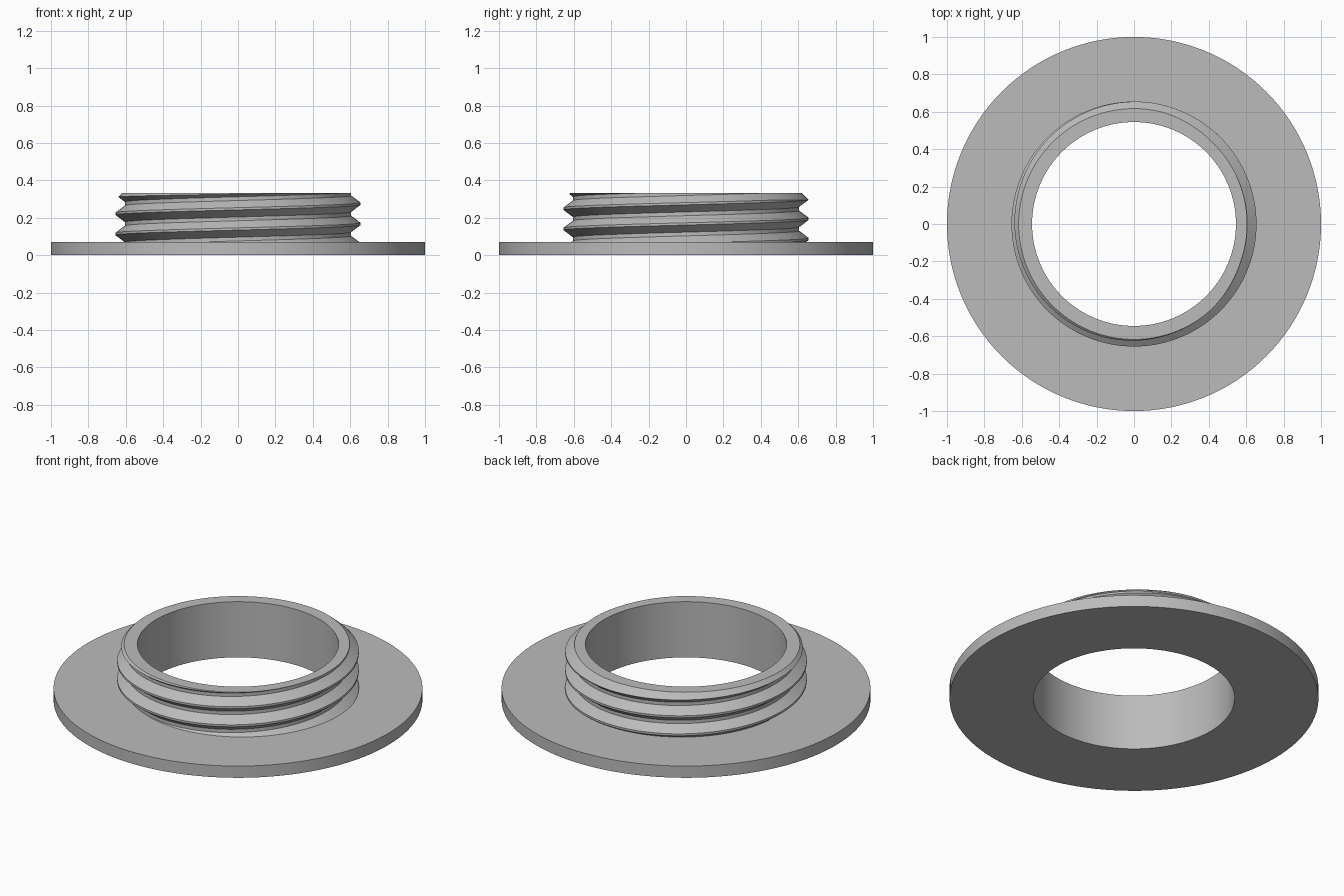
import bpy, bmesh, math

if "Cube" in bpy.data.objects:
    bpy.data.objects.remove(bpy.data.objects["Cube"])

SEG = 128                      # sides around the axis
BORE, RIM = 0.545, 1.0         # inner and outer radius
FLANGE_TOP, TOP = 0.07, 0.333  # heights
ROOT, CREST = 0.605, 0.655     # thread radii
PITCH, START = 0.108, 0.167    # thread rise per turn, crest height at +x
CHAMFER = 0.617                # outer radius at the top edge

grey = bpy.data.materials.new("grey plastic")
grey.diffuse_color = (0.5, 0.5, 0.5, 1)
grey.use_nodes = True
grey.node_tree.nodes["Principled BSDF"].inputs["Base Color"].default_value = grey.diffuse_color


def lathe(name, profile, closed):
    """Sweep profile(angle) -> [(r, z), ...] around z into one object."""
    bm = bmesh.new()
    cols = []
    for i in range(SEG + 1):
        a = 2 * math.pi * i / SEG
        cols.append([bm.verts.new((r * math.cos(a), r * math.sin(a), z))
                     for r, z in profile(a)])
    n = len(cols[0])
    for c, d in zip(cols, cols[1:]):
        for j in range(n if closed else n - 1):
            k = (j + 1) % n
            bm.faces.new((c[j], d[j], d[k], c[k]))
    bmesh.ops.remove_doubles(bm, verts=bm.verts, dist=1e-5)
    bmesh.ops.dissolve_degenerate(bm, edges=bm.edges, dist=1e-5)
    bmesh.ops.recalc_face_normals(bm, faces=bm.faces)
    mesh = bpy.data.meshes.new(name)
    bm.to_mesh(mesh)
    bm.free()
    mesh.materials.append(grey)
    obj = bpy.data.objects.new(name, mesh)
    bpy.context.collection.objects.link(obj)
    bpy.ops.object.select_all(action='DESELECT')
    obj.select_set(True)
    bpy.context.view_layer.objects.active = obj
    bpy.ops.object.shade_smooth_by_angle(angle=math.radians(25))
    return obj


def flange_profile(angle):
    return [(BORE, FLANGE_TOP), (BORE, 0), (RIM, 0), (RIM, FLANGE_TOP),
            (BORE, FLANGE_TOP)]


def over(p):
    """How far a point sticks out past the chamfer cone."""
    return p[0] - (CHAMFER + TOP - p[1])


def thread_profile(angle):
    # one trapezoid tooth per pitch, shifted up with the angle
    pts = []
    for k in range(-3, 4):
        z = START + PITCH * (k + angle / (2 * math.pi))
        pts += [(ROOT, z - 0.044), (CREST, z - 0.006),
                (CREST, z + 0.006), (ROOT, z + 0.044)]
    # trim between the flange and the top, then under the chamfer
    out = []
    for (r0, z0), (r1, z1) in zip(pts, pts[1:]):
        ends = []
        for z in (z0, z1):
            zc = min(max(z, FLANGE_TOP), TOP)
            t = min(max((zc - z0) / (z1 - z0), 0), 1)
            ends.append((r0 + (r1 - r0) * t, zc))
        if z1 <= FLANGE_TOP or z0 >= TOP:
            continue
        a, b = ends
        da, db = over(a), over(b)
        t = da / (da - db) if da * db < 0 else 0.5
        mid = (a[0] + (b[0] - a[0]) * t, a[1] + (b[1] - a[1]) * t)
        out += [(r - max(over((r, z)), 0), z) for r, z in (a, mid, b)]
    # equal point count at every angle, keyed to the tooth index
    first = sum(1 for (_, z0), (_, z1) in zip(pts, pts[1:]) if z1 <= FLANGE_TOP)
    last = sum(1 for (_, z0), (_, z1) in zip(pts, pts[1:]) if z0 >= TOP)
    out = [out[0]] * (3 * first) + out + [out[-1]] * (3 * last)
    return [(BORE, FLANGE_TOP)] + out + [(BORE, TOP)]


# wide base disc with a hole, and the threaded neck standing on it
lathe("flange", flange_profile, False)
lathe("threaded_neck", thread_profile, True)

# the neck rests on the flange, so its hidden underside is removed
neck = bpy.data.objects["threaded_neck"]
bm = bmesh.new()
bm.from_mesh(neck.data)
under = [f for f in bm.faces if all(v.co.z < FLANGE_TOP + 1e-4 for v in f.verts)]
bmesh.ops.delete(bm, geom=under, context='FACES')
bm.to_mesh(neck.data)
bm.free()
